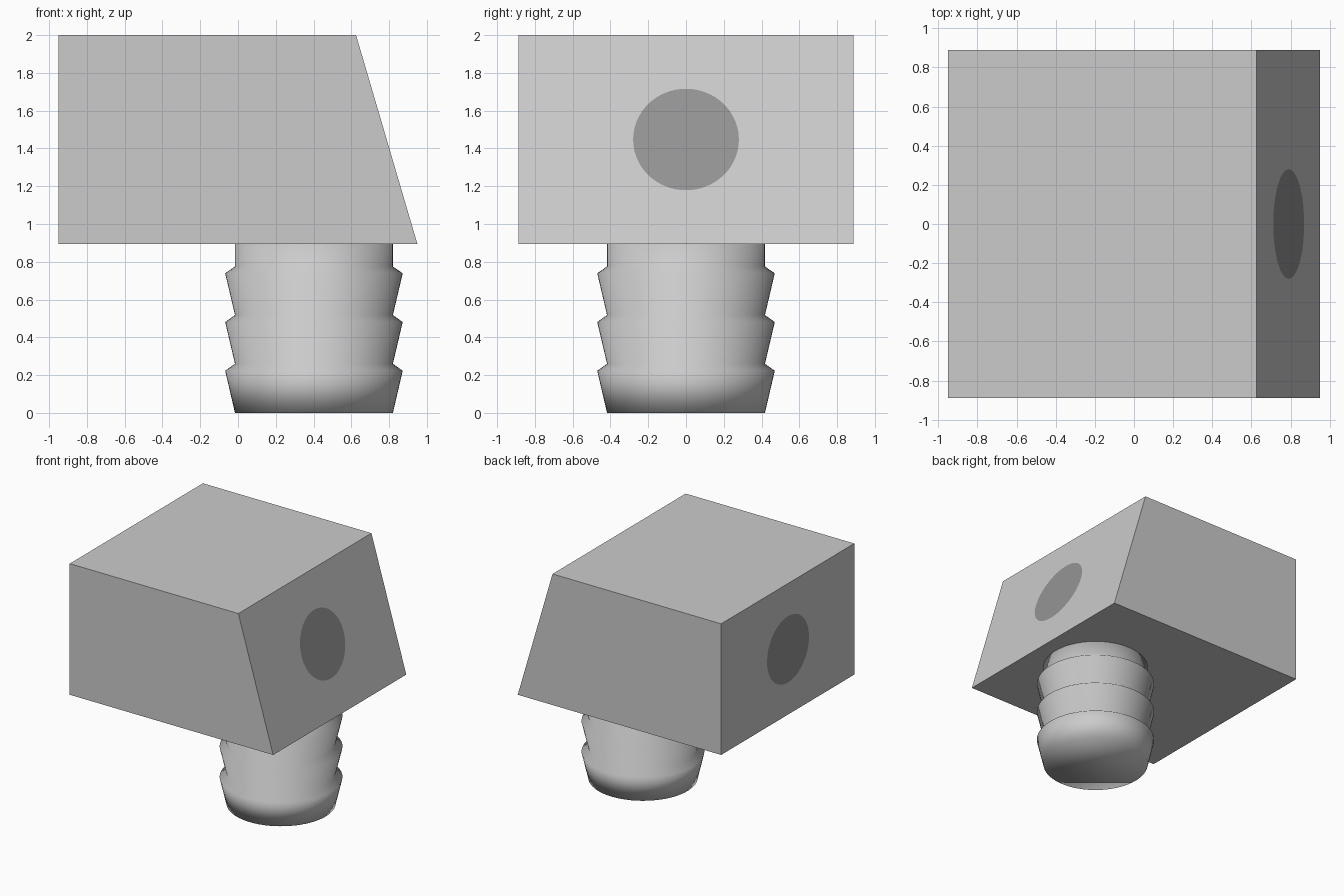
import bpy, bmesh, math
from mathutils import Vector, Matrix

if "Cube" in bpy.data.objects:
    bpy.data.objects.remove(bpy.data.objects["Cube"])

Z0, Z1 = 0.893, 2.0      # block bottom and top
XB, XT, W = 0.95, 0.625, 0.888   # right edge at bottom / top, half depth


def finish(bm, name, smooth=False, mat=None):
    bmesh.ops.recalc_face_normals(bm, faces=bm.faces)
    me = bpy.data.meshes.new(name)
    bm.to_mesh(me)
    bm.free()
    ob = bpy.data.objects.new(name, me)
    bpy.context.collection.objects.link(ob)
    for p in me.polygons:
        p.use_smooth = smooth
    if mat:
        me.materials.append(mat)
    return ob


def disc(name, centre, normal, radius, lift, mat=None):
    bm = bmesh.new()
    bmesh.ops.create_circle(bm, cap_ends=True, segments=64, radius=radius)
    rot = Vector((0, 0, 1)).rotation_difference(normal).to_matrix().to_4x4()
    bm.transform(Matrix.Translation(centre + normal * lift) @ rot)
    ob = finish(bm, name, mat=mat)
    # a lone face has no inside, so point it outwards explicitly
    if ob.data.polygons[0].normal.dot(normal) < 0:
        ob.data.flip_normals()
    return ob


# housing block: side profile extruded across the depth
bm = bmesh.new()
profile = [(-XB, Z0), (XB, Z0), (XT, Z1), (-XB, Z1)]
face = bm.faces.new([bm.verts.new((x, -W, z)) for x, z in profile])
ext = bmesh.ops.extrude_face_region(bm, geom=[face])
new = [v for v in ext["geom"] if isinstance(v, bmesh.types.BMVert)]
bmesh.ops.translate(bm, verts=new, vec=(0, 2 * W, 0))
finish(bm, "housing_block")

# barbed plug: three repeated barbs revolved around its axis
RN, RB, SEG = 0.418, 0.47, 64
rings = []
for i in range(3):
    z = 0.258 * i
    rings += [(RN, z), (RB, z + 0.223)]
rings += [(RN, 0.775), (RN, Z0)]
bm = bmesh.new()
loops = [[bm.verts.new((0.402 + r * math.cos(2 * math.pi * k / SEG),
                        r * math.sin(2 * math.pi * k / SEG), z))
          for k in range(SEG)] for r, z in
         rings[:2] + [(RN, 0.26)] + rings[3:4] + [(RN, 0.518)] + rings[5:]]
for a, b in zip(loops, loops[1:]):
    for k in range(SEG):
        n = (k + 1) % SEG
        bm.faces.new((a[k], a[n], b[n], b[k]))
bm.faces.new(loops[0])
bm.faces.new(loops[-1])
finish(bm, "barbed_plug", smooth=True)

# dark round ports on the sloped and the straight end
dark = bpy.data.materials.new("dark_grey")
dark.diffuse_color = (0.3, 0.3, 0.3, 1)
dark.use_nodes = True
dark.node_tree.nodes["Principled BSDF"].inputs["Base Color"].default_value = dark.diffuse_color
mid = (Z0 + Z1) / 2
slope_n = Vector((Z1 - Z0, 0, XB - XT)).normalized()
slope_c = Vector(((XB + XT) / 2, 0, mid))
disc("sloped_port_rim", slope_c, slope_n, 0.442, 0.001)
disc("sloped_port", slope_c, slope_n, 0.28, 0.003, dark)
disc("straight_port", Vector((-XB, 0, mid)), Vector((-1, 0, 0)), 0.28, 0.003, dark)
